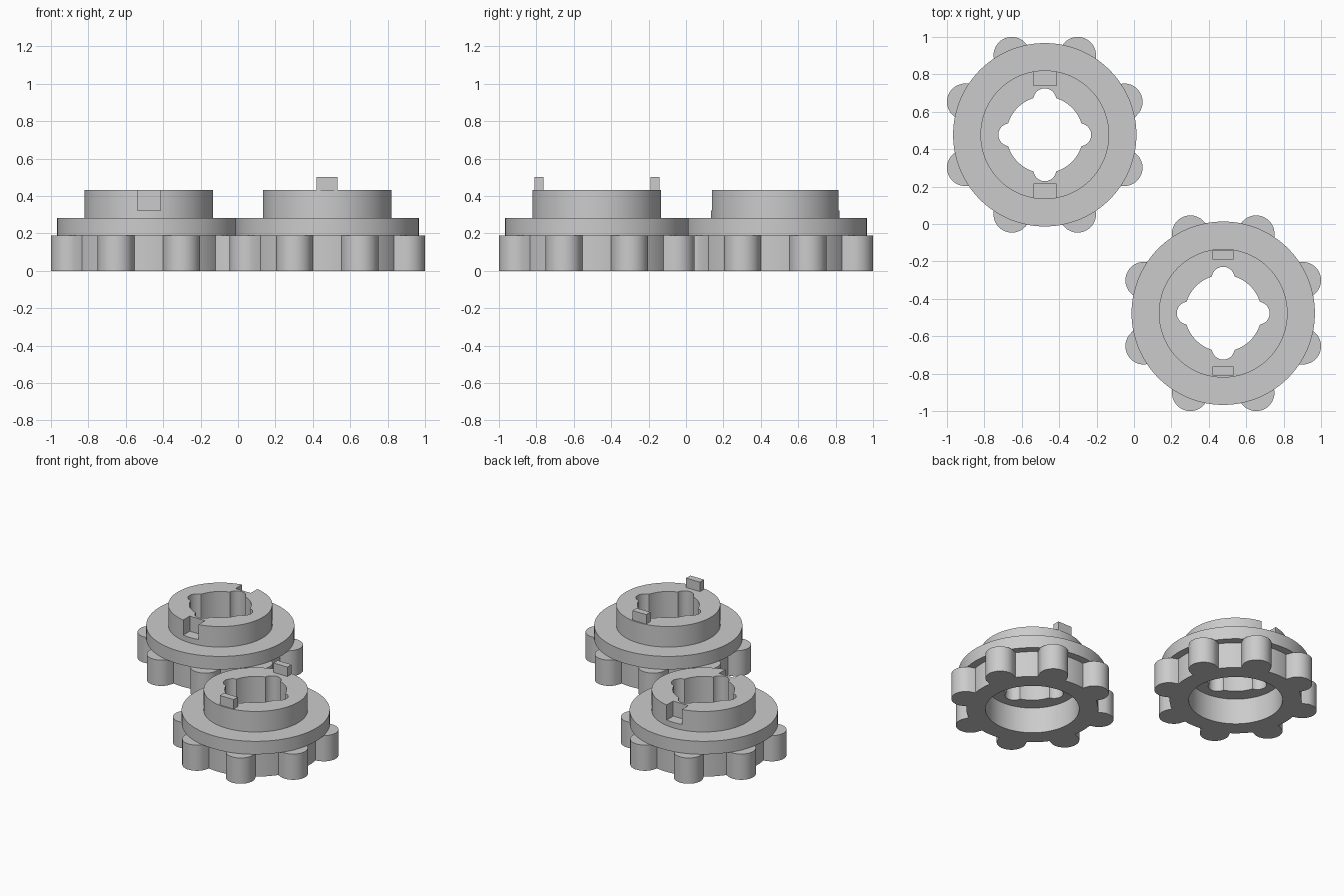
import bpy, bmesh, math

cube = bpy.data.objects.get("Cube")
if cube:
    bpy.data.objects.remove(cube, do_unlink=True)

SIDES = 360
BOTTOM, FLANGE_Z, HUB_Z, TOP = 0.0, 0.188, 0.283, 0.433
FLANGE_R, HUB_R, BORE_R = 0.49, 0.344, 0.31

grey = bpy.data.materials.new("plain grey")
grey.use_nodes = True
grey.diffuse_color = (0.6, 0.6, 0.6, 1)
grey.node_tree.nodes["Principled BSDF"].inputs["Base Color"].default_value = (0.6, 0.6, 0.6, 1)


def circle(radius):
    return lambda angle: radius


def lobed(base, count, phase, distance, radius):
    """Radius at an angle for a circle joined with evenly spaced round lobes."""
    step = math.tau / count

    def outline(angle):
        a = (angle - phase + step / 2) % step - step / 2
        inside = radius ** 2 - (distance * math.sin(a)) ** 2
        if inside < 0:
            return base
        return max(base, distance * math.cos(a) + math.sqrt(inside))
    return outline


def finish(name, bm, location):
    mesh = bpy.data.meshes.new(name)
    bm.to_mesh(mesh)
    bm.free()
    mesh.materials.append(grey)
    obj = bpy.data.objects.new(name, mesh)
    obj.location = location
    bpy.context.collection.objects.link(obj)
    return obj


def ring_solid(name, profile, location):
    """Closed ring lofted through (outline, height) steps, outside first."""
    bm = bmesh.new()
    angles = [math.tau * i / SIDES for i in range(SIDES)]
    rings = [[bm.verts.new((f(a) * math.cos(a), f(a) * math.sin(a), z)) for a in angles]
             for f, z in profile]
    for k, low in enumerate(rings):
        high = rings[(k + 1) % len(rings)]
        for i in range(SIDES):
            j = (i + 1) % SIDES
            bm.faces.new((low[i], low[j], high[j], high[i]))
    return finish(name, bm, location)


def box(name, size, location):
    bm = bmesh.new()
    bmesh.ops.create_cube(bm, size=1)
    bmesh.ops.scale(bm, vec=size, verts=bm.verts)
    return finish(name, bm, location)


def smooth(obj):
    bpy.ops.object.select_all(action='DESELECT')
    obj.select_set(True)
    bpy.context.view_layer.objects.active = obj
    bpy.ops.object.shade_smooth_by_angle(angle=math.radians(30))


grip = lobed(0.436, 8, math.pi / 8, 0.46, 0.098)
keyhole = lobed(0.205, 4, 0, 0.187, 0.061)


def knob(label, x, y):
    # Lobed grip, wide flange and stepped bore
    body = ring_solid(label + "_grip_and_flange", [
        (grip, BOTTOM), (grip, FLANGE_Z), (circle(FLANGE_R), FLANGE_Z),
        (circle(FLANGE_R), HUB_Z), (keyhole, HUB_Z), (keyhole, FLANGE_Z),
        (circle(BORE_R), FLANGE_Z), (circle(BORE_R), BOTTOM)], (x, y, 0))
    # Raised hub
    hub = ring_solid(label + "_hub", [
        (circle(HUB_R), HUB_Z), (circle(HUB_R), TOP),
        (keyhole, TOP), (keyhole, HUB_Z)], (x, y, 0))
    smooth(body)
    return hub


C = 0.477

# Slotted knob: two notches cut into the hub rim
hub = knob("slotted_knob", -C, C)
for side in (-1, 1):
    cutter = box("notch_cutter", (0.123, 0.16, 0.22), (-C, C + side * 0.344, TOP))
    cutter.hide_render = True
    bpy.context.view_layer.objects.active = hub
    cut = hub.modifiers.new("notch", 'BOOLEAN')
    cut.operation = 'DIFFERENCE'
    cut.solver = 'EXACT'
    cut.object = cutter
    bpy.ops.object.modifier_apply(modifier=cut.name)
    bpy.data.objects.remove(cutter, do_unlink=True)
smooth(hub)

# Keyed knob: two tabs standing on the hub rim
smooth(knob("keyed_knob", C, -C))
for side, name in ((-1, "front_tab"), (1, "back_tab")):
    box(name, (0.112, 0.048, 0.10), (C, -C + side * 0.31, 0.452))
